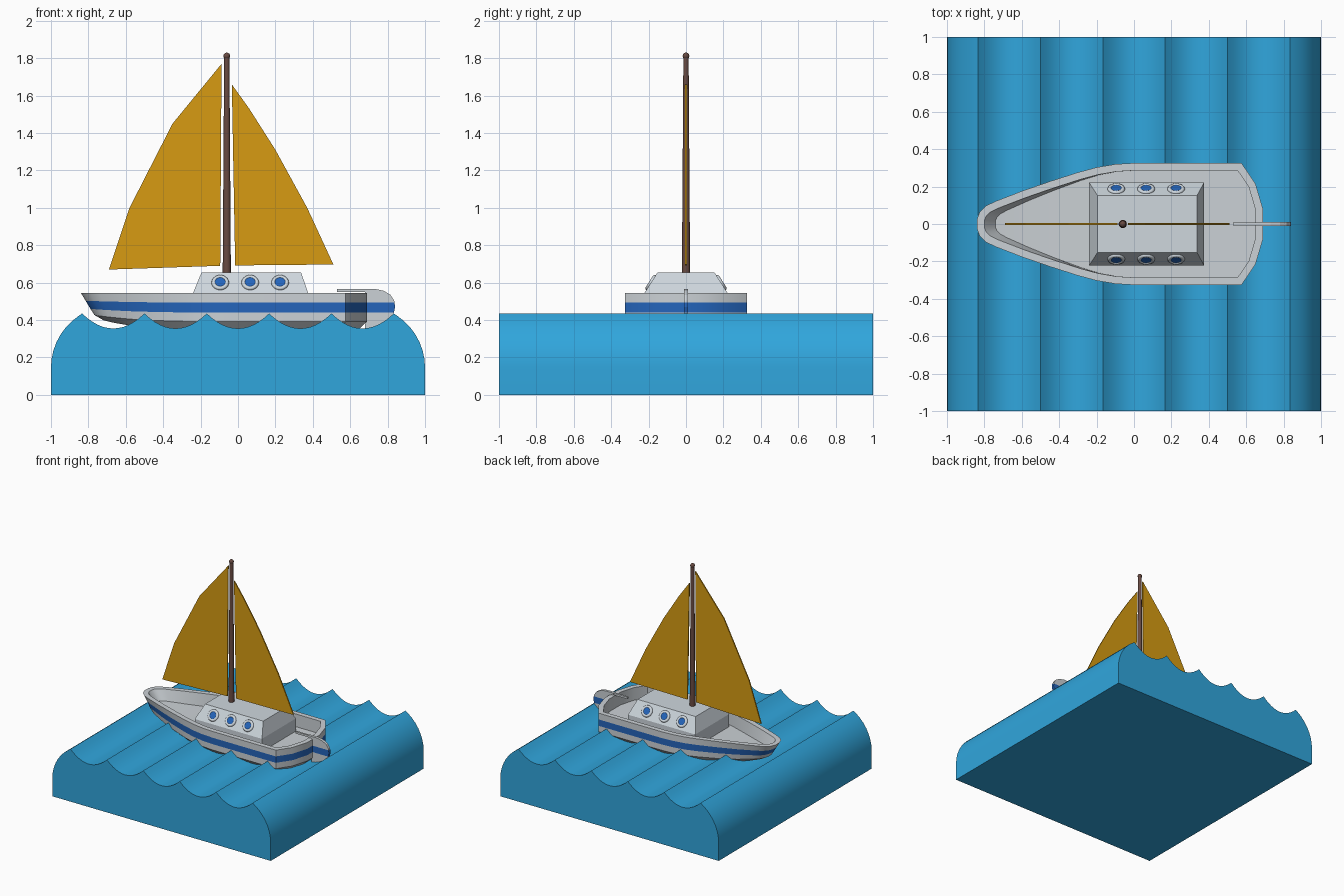
import bpy, bmesh, math
from mathutils import Vector

if "Cube" in bpy.data.objects:
    bpy.data.objects.remove(bpy.data.objects["Cube"])


def mat(name, col):
    m = bpy.data.materials.new(name)
    m.diffuse_color = (*col, 1)
    m.use_nodes = True
    m.node_tree.nodes["Principled BSDF"].inputs["Base Color"].default_value = m.diffuse_color
    return m


WATER = mat("water blue", (0.03, 0.38, 0.72))
WHITE = mat("hull white", (0.60, 0.64, 0.67))
BLUE = mat("stripe blue", (0.018, 0.13, 0.50))
CABIN = mat("cabin white", (0.62, 0.68, 0.73))
WOOD = mat("mast brown", (0.14, 0.07, 0.055))
SAIL = mat("sail yellow", (0.68, 0.33, 0.006))


def finish(name, bm, mats, smooth=None):
    bmesh.ops.recalc_face_normals(bm, faces=bm.faces)
    me = bpy.data.meshes.new(name)
    bm.to_mesh(me)
    bm.free()
    for m in mats:
        me.materials.append(m)
    ob = bpy.data.objects.new(name, me)
    bpy.context.collection.objects.link(ob)
    if smooth:
        bpy.ops.object.select_all(action='DESELECT')
        ob.select_set(True)
        bpy.context.view_layer.objects.active = ob
        bpy.ops.object.shade_smooth_by_angle(angle=math.radians(smooth))
    return ob


def prism(pts, half):
    """Profile in x/z, extruded from y=-half to y=half."""
    bm = bmesh.new()
    a = [bm.verts.new((x, -half, z)) for x, z in pts]
    b = [bm.verts.new((x, half, z)) for x, z in pts]
    bm.faces.new(a)
    bm.faces.new(b[::-1])
    for i in range(len(pts)):
        j = (i + 1) % len(pts)
        bm.faces.new((a[i], b[i], b[j], a[j]))
    return bm


# water: rounded ends and five scooped waves
S0, S1 = 0.145, 0.435
end = [(-0.667 - 0.333 * math.cos(math.radians(a)), S0 + 0.333 * math.sin(math.radians(a)))
       for a in range(0, 57, 8)]
prof = [(-1, 0)] + end
for w in range(5):
    for k in range(0, 12):
        u = k / 12 * 2 - 1
        prof.append((-0.667 + w / 3 + u / 6, S1 - 0.08 * (1 - u * u)))
prof.append((0.833, S1))
prof += [(-x, z) for x, z in reversed(end)] + [(1, 0)]
finish("water", prism(prof, 1), [WATER], 30)

# hull: half outline from bow to stern, mirrored to a closed ring
half = [(-0.84, 0.025), (-0.825, 0.065), (-0.79, 0.098), (-0.74, 0.122), (-0.6, 0.176),
        (-0.45, 0.228), (-0.3, 0.276), (-0.2, 0.303), (-0.1, 0.32), (0, 0.326), (0.3, 0.326),
        (0.575, 0.326), (0.65, 0.215), (0.69, 0.08)]
N = len(half)


def inset(pts, d):
    ring = [Vector(p) for p in pts] + [Vector((x, -y)) for x, y in reversed(pts)]
    out = []
    for i in range(N):
        p, q, r = ring[i - 1], ring[i], ring[i + 1]
        e1, e2 = (q - p).normalized(), (r - q).normalized()
        n1, n2 = Vector((e1.y, -e1.x)), Vector((e2.y, -e2.x))
        out.append(tuple(q + (n1 + n2) * (d / (1 + n1.dot(n2)))))
    return out


def level(bm, pts, z, drop, lift=0.0):
    """One ring; drop rakes the bow back, lift raises the bow."""
    vs = []
    for s, seq in ((1, pts), (-1, pts[::-1])):
        for x, y in seq:
            f = max(0, -x / 0.84)
            vs.append(bm.verts.new((x + 0.085 * drop * f ** 3, s * y * (1 - 0.25 * drop * f * f),
                                    z + lift * f ** 3)))
    return vs


def strip(bm, a, b, mi=0):
    for i in range(len(a)):
        j = (i + 1) % len(a)
        bm.faces.new((a[i], a[j], b[j], b[i])).material_index = mi


def deck(bm, r):
    for i in range(N - 1):
        bm.faces.new((r[i], r[i + 1], r[-2 - i], r[-1 - i]))


bm = bmesh.new()
inner = inset(half, 0.04)
rings = [level(bm, inset(half, 0.05), 0.345, 1.0, 0.065),
         level(bm, half, 0.392, 0.85, 0.035),
         level(bm, half, 0.44, 0.6, 0.02),
         level(bm, half, 0.493, 0.3, 0.01),
         level(bm, half, 0.545, 0),
         level(bm, inner, 0.545, 0),
         level(bm, inner, 0.44, 0.8, 0.03)]
for i in range(6):
    strip(bm, rings[i], rings[i + 1], 1 if i == 2 else 0)
deck(bm, rings[0])
deck(bm, rings[-1])
finish("hull", bm, [WHITE, BLUE], 25)

# rudder with the stripe carried across it, and tiller
bm = prism([(0.655, 0.567), (0.73, 0.567), (0.78, 0.556), (0.815, 0.535), (0.835, 0.505),
            (0.84, 0.47), (0.83, 0.425), (0.79, 0.38), (0.73, 0.355), (0.68, 0.35), (0.68, 0.55),
            (0.655, 0.55)], 0.011)
for z in (0.44, 0.493):
    bmesh.ops.bisect_plane(bm, geom=bm.verts[:] + bm.edges[:] + bm.faces[:],
                           plane_co=(0, 0, z), plane_no=(0, 0, 1))
for f in bm.faces:
    f.material_index = 1 if 0.44 < f.calc_center_median().z < 0.493 else 0
finish("rudder", bm, [WHITE, BLUE])
finish("tiller", prism([(0.53, 0.55), (0.70, 0.55), (0.70, 0.566), (0.53, 0.566)], 0.008), [WHITE])

# cabin with sloped upper walls
bm = bmesh.new()
rows = []
for x0, x1, y, z in ((-0.24, 0.375, 0.222, 0.43), (-0.24, 0.375, 0.222, 0.545),
                     (-0.195, 0.337, 0.152, 0.655)):
    rows.append([bm.verts.new(p) for p in ((x0, -y, z), (x1, -y, z), (x1, y, z), (x0, y, z))])
strip(bm, rows[0], rows[1])
strip(bm, rows[1], rows[2])
bm.faces.new(rows[0])
bm.faces.new(rows[2])
finish("cabin", bm, [CABIN])

# portholes: ring and glass lying on the sloped walls
for s in (-1, 1):
    n = Vector((0, s * 0.11, 0.07)).normalized()
    rot = n.to_track_quat('Z', 'Y').to_euler()
    for x in (-0.095, 0.065, 0.225):
        c = Vector((x, s * 0.187, 0.6))
        bpy.ops.mesh.primitive_torus_add(major_segments=20, minor_segments=8, major_radius=0.036,
                                         minor_radius=0.011, location=c, rotation=rot)
        ring = bpy.context.object
        ring.name = "porthole_ring"
        ring.data.materials.append(CABIN)
        bpy.ops.object.shade_smooth_by_angle(angle=math.radians(50))
        bpy.ops.mesh.primitive_cylinder_add(vertices=20, radius=0.03, depth=0.008,
                                            location=c + n * 0.003, rotation=rot)
        glass = bpy.context.object
        glass.name = "porthole_glass"
        glass.data.materials.append(BLUE)

# mast and its ball
bpy.ops.mesh.primitive_cone_add(vertices=16, radius1=0.022, radius2=0.014, depth=1.17,
                                location=(-0.06, 0, 1.225))
mast = bpy.context.object
mast.name = "mast"
bpy.ops.object.shade_smooth_by_angle(angle=math.radians(40))
bpy.ops.mesh.primitive_uv_sphere_add(segments=16, ring_count=8, radius=0.018,
                                     location=(-0.06, 0, 1.812))
ball = bpy.context.object
ball.name = "mast_ball"
bpy.ops.object.shade_smooth_by_angle(angle=math.radians(60))
for o in (mast, ball):
    o.data.materials.append(WOOD)

# sails
finish("front_sail", prism([(-0.088, 1.77), (-0.35, 1.45), (-0.58, 1.0), (-0.69, 0.67),
                            (-0.095, 0.69)], 0.005), [SAIL])
finish("main_sail", prism([(-0.033, 1.66), (0.06, 1.53), (0.2, 1.31), (0.37, 1.0),
                           (0.51, 0.697), (-0.015, 0.692)], 0.005), [SAIL])
